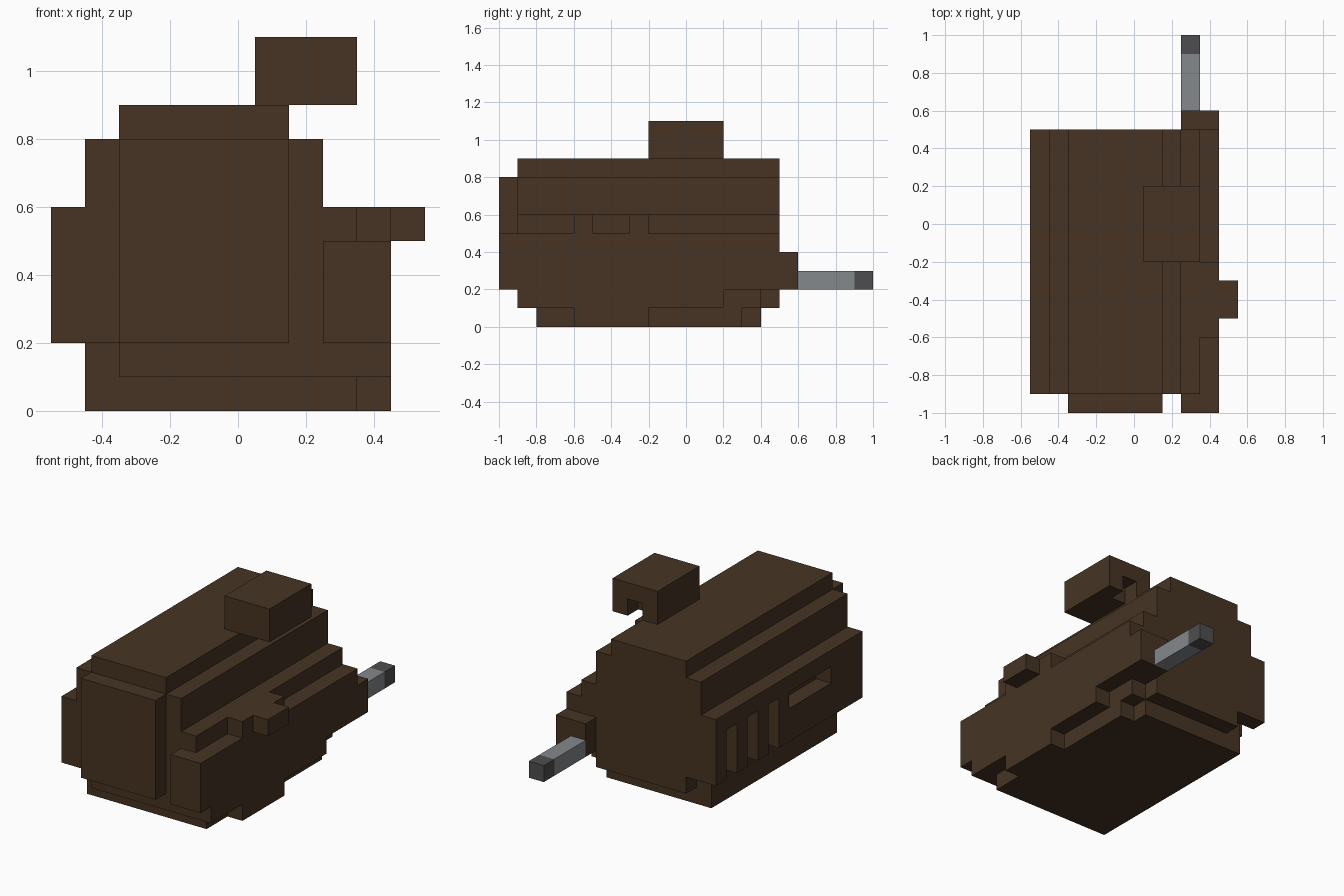
import bpy, bmesh
from mathutils import Vector

cube = bpy.data.objects.get("Cube")
if cube:
    bpy.data.objects.remove(cube, do_unlink=True)

UNIT = 0.1                            # side of one block
ORIGIN = Vector((-0.55, -1.0, 0.0))   # lower front corner of the grid


def material(name, rgb):
    m = bpy.data.materials.new(name)
    m.use_nodes = True
    m.diffuse_color = (*rgb, 1)
    bsdf = next(n for n in m.node_tree.nodes if n.type == 'BSDF_PRINCIPLED')
    bsdf.inputs["Base Color"].default_value = (*rgb, 1)
    return m


BROWN = material("dark brown", (0.061, 0.034, 0.0168))
GREY = material("steel grey", (0.227, 0.246, 0.262))
DARK = material("dark grey", (0.076, 0.076, 0.080))

# Each part: name, material, boxes to fill, boxes to carve.
# A box is (x0, x1, y0, y1, z0, z1) in whole blocks.
vents = [(0, 1, y, y + 1, 2, 5) for y in (9, 11, 13)]
PARTS = [
    # stepped main housing with vents and a long slot in one side
    ("main_body", BROWN,
     [(0, 10, 1, 15, 2, 5), (0, 9, 1, 15, 5, 6), (1, 8, 1, 15, 6, 8), (2, 7, 1, 15, 8, 9)],
     vents + [(0, 1, 4, 8, 4, 5)]),
    # narrowing underside
    ("lower_step", BROWN,
     [(2, 10, 1, 12, 1, 2), (2, 9, 12, 14, 1, 2), (2, 8, 14, 15, 1, 2), (1, 2, 2, 14, 1, 2)], []),
    ("base", BROWN, [(1, 9, 2, 14, 0, 1)], [(8, 9, 13, 14, 0, 1)]),
    ("base_lug", BROWN, [(9, 10, 4, 8, 0, 1)], []),
    # front fittings
    ("front_plate", BROWN, [(2, 7, 0, 1, 2, 8)], []),
    ("front_box", BROWN, [(8, 10, 0, 1, 2, 5)], []),
    # side handle
    ("side_ledge", BROWN, [(9, 10, 4, 8, 5, 6)], []),
    ("side_knob", BROWN, [(10, 11, 5, 7, 5, 6)], []),
    # overhanging block on top, notched underneath at the back
    ("top_block", BROWN, [(6, 9, 8, 12, 9, 11)], [(7, 8, 11, 12, 9, 10)]),
    # rod at the back
    ("rod_mount", BROWN, [(8, 10, 15, 16, 2, 4)], []),
    ("rod", GREY, [(8, 9, 16, 19, 2, 3)], []),
    ("rod_tip", DARK, [(8, 9, 19, 20, 2, 3)], []),
]


def cells(boxes):
    return {(x, y, z) for a, b, c, d, e, f in boxes
            for x in range(a, b) for y in range(c, d) for z in range(e, f)}


solids = [(name, mat, cells(add) - cells(cut)) for name, mat, add, cut in PARTS]
occupied = set().union(*(s for _, _, s in solids))


def build(name, mat, solid):
    """Skin the outside of a block part, then merge its flat faces."""
    bm = bmesh.new()
    verts = {}

    def vert(p):
        if p not in verts:
            verts[p] = bm.verts.new(ORIGIN + Vector(p) * UNIT)
        return verts[p]

    for cell in sorted(solid):
        for axis in range(3):
            u, v = (axis + 1) % 3, (axis + 2) % 3
            for side in (0, 1):
                near = list(cell)
                near[axis] += 2 * side - 1
                if tuple(near) in occupied:
                    continue
                corners = []
                for du, dv in ((0, 0), (1, 0), (1, 1), (0, 1)):
                    p = list(cell)
                    p[axis] += side
                    p[u] += du
                    p[v] += dv
                    corners.append(vert(tuple(p)))
                bm.faces.new(corners if side else corners[::-1])
    bmesh.ops.dissolve_limit(bm, angle_limit=0.01, verts=bm.verts[:], edges=bm.edges[:])
    mesh = bpy.data.meshes.new(name)
    bm.to_mesh(mesh)
    bm.free()
    mesh.materials.append(mat)
    bpy.context.collection.objects.link(bpy.data.objects.new(name, mesh))


for solid in solids:
    build(*solid)
